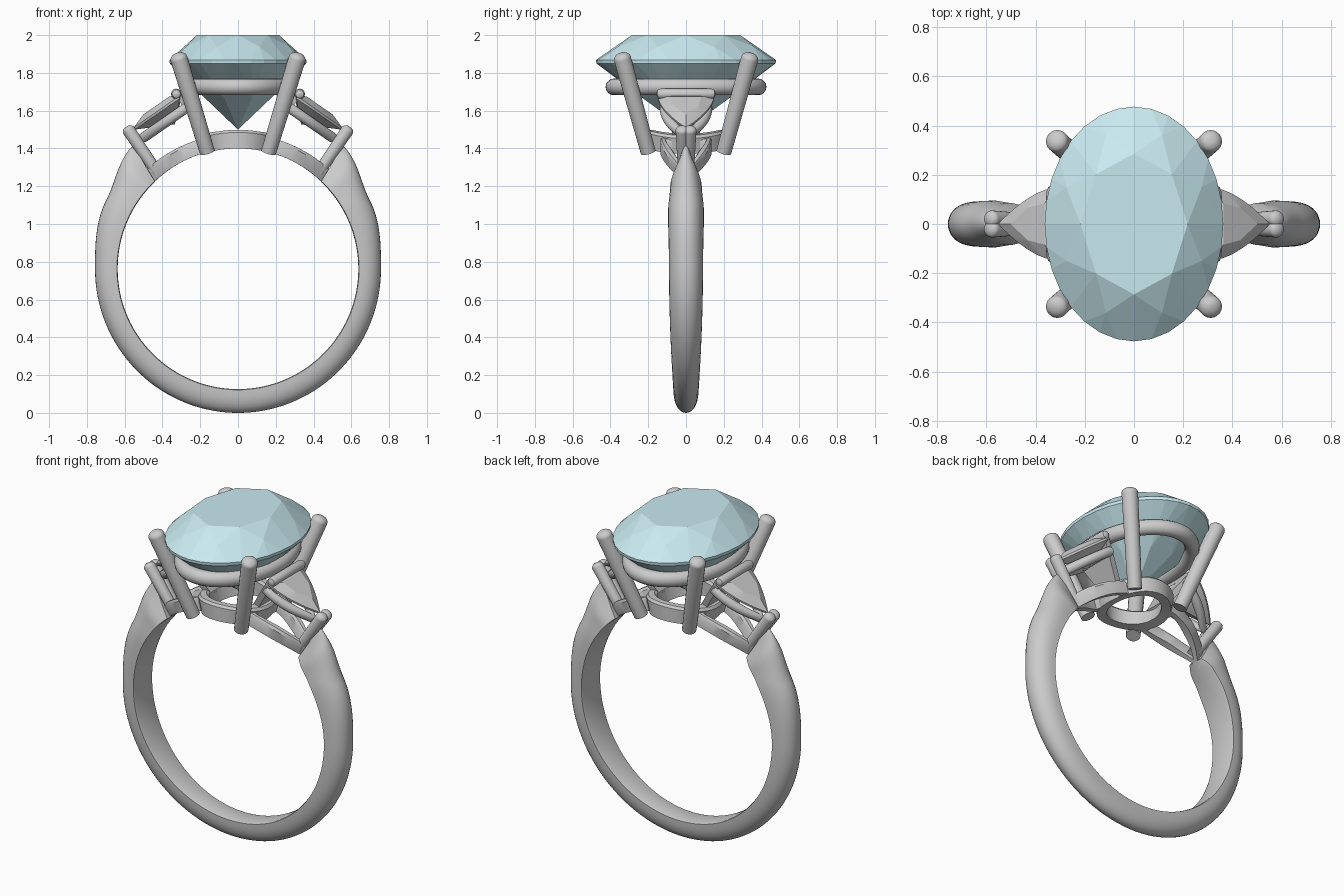
import bpy, bmesh
from math import sin, cos, pi, radians, hypot
from mathutils import Vector

if "Cube" in bpy.data.objects:
    bpy.data.objects.remove(bpy.data.objects["Cube"])

CZ, RI = 0.763, 0.637            # finger hole centre height and radius


def finish(name, bm, angle=35, mirror=False, color=None):
    bmesh.ops.recalc_face_normals(bm, faces=bm.faces)
    me = bpy.data.meshes.new(name)
    bm.to_mesh(me)
    bm.free()
    if angle:
        me.shade_smooth()
        me.set_sharp_from_angle(angle=radians(angle))
    ob = bpy.data.objects.new(name, me)
    bpy.context.collection.objects.link(ob)
    if mirror:
        ob.modifiers.new("Mirror", 'MIRROR').use_mirror_merge = False
    if color:
        mat = bpy.data.materials.new(name)
        mat.diffuse_color = color
        mat.use_nodes = True
        mat.node_tree.nodes["Principled BSDF"].inputs["Base Color"].default_value = mat.diffuse_color
        me.materials.append(mat)
    return ob


def loft(name, rings, cyclic=False, **kw):
    bm = bmesh.new()
    vs = [[bm.verts.new(p) for p in r] for r in rings]
    n = len(vs[0])
    pairs = list(zip(vs, vs[1:])) + ([(vs[-1], vs[0])] if cyclic else [])
    for a, b in pairs:
        for i in range(n):
            j = (i + 1) % n
            bm.faces.new((a[i], a[j], b[j], b[i]))
    if not cyclic:
        bm.faces.new(vs[0])
        bm.faces.new(vs[-1][::-1])
    return finish(name, bm, **kw)


def frame(name, outline, centre, section, place, **kw):
    """Sweep a (radial offset, height) section round a closed outline."""
    rings = []
    for p in outline:
        d = (p[0] - centre, p[1])
        k = hypot(*d)
        rings.append([place(centre + d[0] * (1 + o / k), d[1] * (1 + o / k), h)
                      for o, h in section])
    return loft(name, rings, cyclic=True, **kw)


def rod(name, a, b, r, r0=None, **kw):
    """Round rod from a to b with a domed upper end."""
    a, b = Vector(a), Vector(b)
    ax = (b - a).normalized()
    u = ax.cross(Vector((0, 1, 0))).normalized()
    v = ax.cross(u)
    stops = [(a, r0 or r)] + [(b - ax * r * (0.7 - 0.7 * sin(t)), r * cos(t))
                              for t in [i * pi / 12 for i in range(6)]]
    rings = [[c + (u * cos(i * pi / 10) + v * sin(i * pi / 10)) * q
              for i in range(20)] for c, q in stops]
    return loft(name, rings, **kw)


def ellipse(rx, ry, n=64):
    return [(rx * cos(2 * pi * i / n), ry * sin(2 * pi * i / n)) for i in range(n)]


def circle(r):
    return ellipse(r, r, 16)


def hull(name, pts, **kw):
    bm = bmesh.new()
    for p in pts:
        bm.verts.new(p)
    bmesh.ops.convex_hull(bm, input=bm.verts[:])
    return finish(name, bm, angle=0, **kw)


def interp(table, x):
    for (x0, y0), (x1, y1) in zip(table, table[1:]):
        if x <= x1:
            t = (x - x0) / (x1 - x0)
            t = t * t * (3 - 2 * t)
            return y0 + (y1 - y0) * t
    return table[-1][1]


# Shank: D-section swept round the finger, thicker towards the shoulders
thick = [(39, 0.222), (62, 0.15), (90, 0.12), (180, 0.126)]
width = [(39, 0.03), (50, 0.085), (62, 0.095), (90, 0.09), (180, 0.066)]
rings = []
N = 120
for i in range(N + 1):
    f = i / N * 2 - 1
    sec = []
    for j in range(17):
        t = pi * j / 16
        h = sin(t) ** 0.85 if 0 < j < 16 else 0
        base = 43.5 - 3.5 * h                     # slanted end cut
        deg = 180 + f * (180 - base)
        d = min(deg, 360 - deg)
        r = RI + 0.004 + (interp(thick, d) - 0.004) * h
        a = radians(deg)
        sec.append((r * sin(a), interp(width, d) * cos(t), CZ + r * cos(a)))
    a = radians(180 + f * 136.5)
    w = interp(width, min(180 + f * 136.5, 180 - f * 136.5)) * 0.85
    sec += [(RI * sin(a), -w, CZ + RI * cos(a)), (RI * sin(a), w, CZ + RI * cos(a))]
    rings.append(sec)
loft("shank", rings, angle=40)

# Centre stone: faceted oval brilliant
def level(n, scale, z, off=0):
    return [(0.363 * scale * cos(2 * pi * (i + off) / n),
             0.477 * scale * sin(2 * pi * (i + off) / n), z) for i in range(n)]

hull("centre_stone",
     level(8, 0.6, 2.0) + level(8, 0.82, 1.938, 0.5) + level(32, 1, 1.868)
     + level(32, 0.995, 1.85) + level(8, 0.52, 1.666, 0.5) + [(0, 0, 1.5)],
     color=(0.58, 0.82, 0.87, 1))

# Gallery rail under the centre stone
frame("gallery_rail", ellipse(0.268, 0.382), 0, circle(0.044),
      lambda x, y, h: (x, y, 1.726 + h))

# Four main prongs
for sx in (-1, 1):
    for sy in (-1, 1):
        rod("main_prong", (0.162 * sx, 0.2 * sy, 1.38),
            (0.322 * sx, 0.345 * sy, 1.905), 0.046, 0.04)

# Base frames, curved to follow the finger
def on_finger(s, y, h):
    a = s / RI
    return ((RI + h) * sin(a), y, CZ + (RI + h) * cos(a))

frame("base_ring", ellipse(0.165, 0.195), 0,
      [(-0.028, 0), (0.028, 0), (0.028, 0.085), (0.016, 0.098),
       (-0.016, 0.098), (-0.028, 0.085)], on_finger)

def shield(length, half, start=0.0):
    """Triangle outline with bowed sides and a point at the outer end."""
    side = [(start + length * i / 10, half * (1 - (i / 10) ** 1.7)) for i in range(10)]
    back = [(start - 0.012 * (1 - (k / 4) ** 2), half * k / 4) for k in range(-3, 4)]
    return side + [(start + length, 0)] + [(x, -y) for x, y in side[::-1]] + back

frame("side_base_frame", shield(0.32, 0.12, 0.17), 0.28,
      [(-0.022, 0.002), (0.022, 0.002), (0.022, 0.065), (0.012, 0.078),
       (-0.012, 0.078), (-0.022, 0.065)], on_finger, mirror=True)

# Side stones lie on a plane sloping down and outwards
def on_slope(s, y, h):
    return (0.315 + 0.82 * s + 0.57 * h, y, 1.675 - 0.57 * s + 0.82 * h)

outline = shield(0.29, 0.148)
pts = [on_slope(x, y, h) for x, y in outline for h in (0, -0.012)]
pts += [on_slope(0.1 + (x - 0.1) * 0.6, y * 0.6, 0.028) for x, y in
        [(0, -0.14), (0, 0.14), (0.14, 0.11), (0.28, 0), (0.14, -0.11)]]
pts.append(on_slope(0.1, 0, -0.11))
hull("side_stone", pts, mirror=True)

# Rail below each side stone
frame("side_rail", shield(0.265, 0.118, 0.008), 0.1, circle(0.027),
      lambda s, y, h: on_slope(s, y, h - 0.073), mirror=True)

# Backing plate and bar prong on the inner edge of each side stone
plate = [on_slope(s, y, h) for s in (-0.025, 0.012)
         for y, h in ((-0.14, 0.02), (0.14, 0.02), (-0.11, -0.1), (0.11, -0.1),
                      (-0.06, -0.27), (0.06, -0.27))]
hull("side_plate", plate, mirror=True)
bar = [[on_slope(0.002 + q * cos(t), y, 0.018 + q * sin(t))
        for t in [k * pi / 6 for k in range(12)]]
       for y, q in ((-0.157, 0.008), (-0.15, 0.022), (-0.135, 0.028),
                    (0.135, 0.028), (0.15, 0.022), (0.157, 0.008))]
loft("side_bar_prong", bar, mirror=True)

# Split V prong gripping the outer point of each side stone
for sy in (-1, 1):
    rod("point_prong", (0.425, 0.012 * sy, 1.27), (0.592, 0.022 * sy, 1.515),
        0.034, 0.03, mirror=True)
